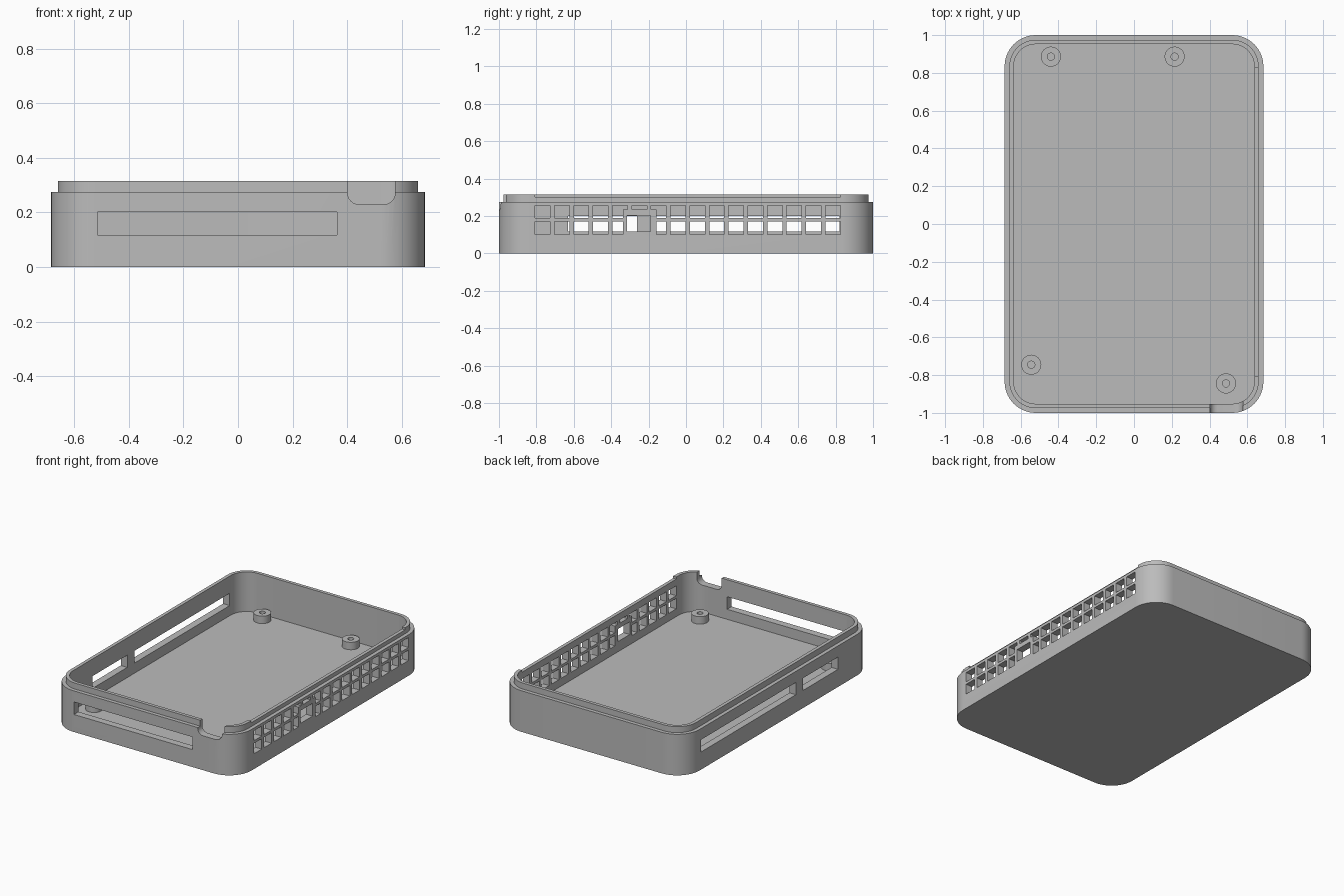
import bpy, bmesh, math

if "Cube" in bpy.data.objects:
    bpy.data.objects.remove(bpy.data.objects["Cube"])

FLOOR, SHOULDER, TOP = 0.05, 0.275, 0.315

grey = bpy.data.materials.new("mid grey")
grey.diffuse_color = (0.5, 0.5, 0.5, 1)
grey.use_nodes = True
grey.node_tree.nodes["Principled BSDF"].inputs["Base Color"].default_value = grey.diffuse_color


def make_object(name, bm):
    bmesh.ops.recalc_face_normals(bm, faces=bm.faces)
    mesh = bpy.data.meshes.new(name)
    bm.to_mesh(mesh)
    bm.free()
    mesh.materials.append(grey)
    obj = bpy.data.objects.new(name, mesh)
    bpy.context.collection.objects.link(obj)
    return obj


def rounded_loop(hx, hy, r, steps=14):
    pts = []
    for k, (sx, sy) in enumerate([(1, 1), (-1, 1), (-1, -1), (1, -1)]):
        for i in range(steps + 1):
            a = math.pi / 2 * (k + i / steps)
            pts.append((sx * (hx - r) + r * math.cos(a), sy * (hy - r) + r * math.sin(a)))
    return pts


def loft(bm, loops, close=False):
    """Skin (points, z) loops; cap both ends or join the last to the first."""
    rings = [[bm.verts.new((x, y, z)) for x, y in pts] for pts, z in loops]
    n = len(rings[0])
    for a, b in zip(rings, rings[1:]):
        for i in range(n):
            j = (i + 1) % n
            bm.faces.new((a[i], a[j], b[j], b[i]))
    if close:
        bm.faces.new(rings[0])
        bm.faces.new(rings[-1])


def prism(bm, pts, axis, lo, hi):
    """Extrude a (u, z) polygon along x or y."""
    place = (lambda u, z, d: (d, u, z)) if axis == "x" else (lambda u, z, d: (u, d, z))
    a = [bm.verts.new(place(u, z, lo)) for u, z in pts]
    b = [bm.verts.new(place(u, z, hi)) for u, z in pts]
    n = len(a)
    bm.faces.new(a)
    bm.faces.new(b)
    for i in range(n):
        j = (i + 1) % n
        bm.faces.new((a[i], a[j], b[j], b[i]))


def rect(u0, u1, z0, z1):
    return [(u0, z0), (u1, z0), (u1, z1), (u0, z1)]


# Tray: outer wall, shoulder, raised lip, inner wall and floor
outer = rounded_loop(0.685, 1.0, 0.165)
lip = rounded_loop(0.66, 0.975, 0.14)
inner = rounded_loop(0.637, 0.952, 0.117)
bm = bmesh.new()
loft(bm, [(outer, 0), (outer, SHOULDER), (lip, SHOULDER), (lip, TOP), (inner, TOP), (inner, FLOOR)], close=True)
tray = make_object("tray", bm)

# Openings, all cut by one helper
cut = bmesh.new()

# Right side vent grid, interrupted by a solid plate around the port
LOW, HIGH = (0.102, 0.172), (0.19, 0.256)
P0, P1, PZ = -0.338, -0.158, 0.234
for i in range(16):
    y0 = -0.807 + i * 0.1035
    y1 = y0 + 0.08
    lower, upper = rect(y0, y1, *LOW), rect(y0, y1, *HIGH)
    if i == 4:
        lower = rect(y0, P0, *LOW)
        upper = [(y0, HIGH[0]), (P0, HIGH[0]), (P0, PZ), (y1, PZ), (y1, HIGH[1]), (y0, HIGH[1])]
    elif i == 5:
        lower, upper = None, rect(y0, y1, PZ, HIGH[1])
    elif i == 6:
        lower = rect(P1, y1, *LOW)
        upper = [(P1, HIGH[0]), (y1, HIGH[0]), (y1, HIGH[1]), (y0, HIGH[1]), (y0, PZ), (P1, PZ)]
    for cell in (lower, upper):
        if cell:
            prism(cut, cell, "x", 0.6, 0.75)
prism(cut, rect(-0.315, -0.19, 0.118, 0.203), "x", 0.6, 0.75)

# Lowered stretch of the right lip
prism(cut, rect(-0.807, 0.826, 0.301, 0.4), "x", 0.6, 0.75)

# Left side slots
prism(cut, rect(-0.63, -0.262, 0.118, 0.2), "x", -0.75, -0.6)
prism(cut, rect(-0.185, 0.822, 0.118, 0.2), "x", -0.75, -0.6)

# Front slot
prism(cut, rect(-0.515, 0.362, 0.117, 0.201), "y", -1.1, -0.9)

# Front cable notch with rounded lower corners
N0, N1, NZ, R = 0.402, 0.576, 0.23, 0.04
notch = [(N1, 0.4), (N0, 0.4)]
for cx, start in ((N0 + R, math.pi), (N1 - R, 1.5 * math.pi)):
    for i in range(7):
        a = start + math.pi / 2 * i / 6
        notch.append((cx + R * math.cos(a), NZ + R + R * math.sin(a)))
prism(cut, notch, "y", -1.1, -0.9)

cutter = make_object("opening_cutter", cut)
cutter.hide_render = True
cutter.hide_set(True)
mod = tray.modifiers.new("openings", "BOOLEAN")
mod.operation = "DIFFERENCE"
mod.solver = "EXACT"
mod.object = cutter
bpy.context.view_layer.objects.active = tray
tray.select_set(True)
bpy.ops.object.modifier_apply(modifier=mod.name)
bpy.data.objects.remove(cutter)
bpy.ops.object.shade_smooth_by_angle(angle=math.radians(25))
tray.select_set(False)


# Hollow screw posts on the floor
def circle(x, y, r, n=32):
    return [(x + r * math.cos(math.tau * i / n), y + r * math.sin(math.tau * i / n)) for i in range(n)]


for x, y in [(-0.44, 0.886), (0.215, 0.886), (-0.544, -0.745), (0.487, -0.844)]:
    bm = bmesh.new()
    big, small = circle(x, y, 0.053), circle(x, y, 0.019)
    loft(bm, [(big, FLOOR), (big, 0.1), (small, 0.1), (small, FLOOR)])
    post = make_object("screw_post", bm)
    bpy.context.view_layer.objects.active = post
    post.select_set(True)
    bpy.ops.object.shade_smooth_by_angle(angle=math.radians(25))
    post.select_set(False)
